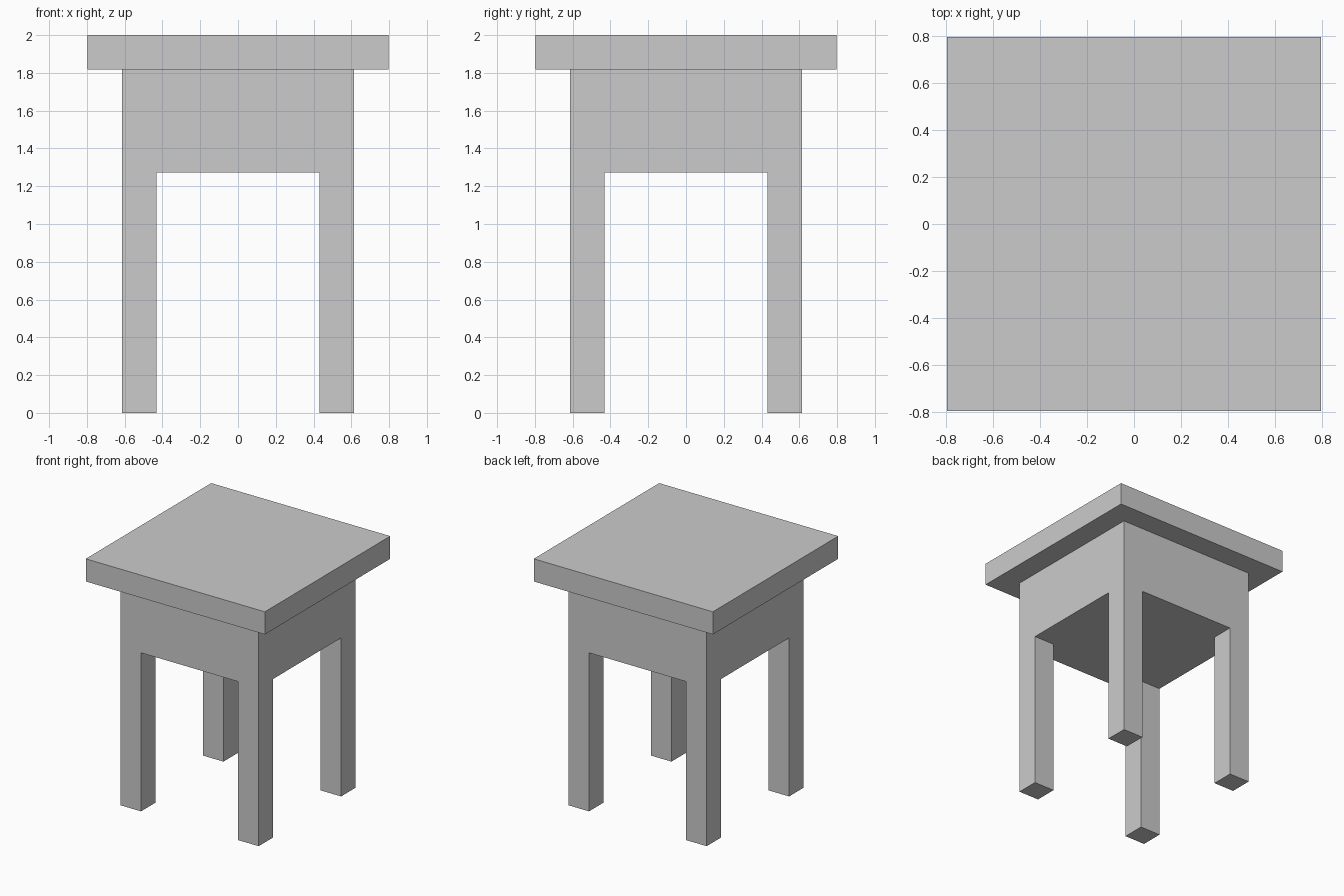
import bpy, bmesh
from mathutils import Matrix

if "Cube" in bpy.data.objects:
    bpy.data.objects.remove(bpy.data.objects["Cube"])

U = 2 / 22                 # one twenty-second of the total height
SEAT_HALF = 8.75 * U       # half width of the top slab
OUTER = 6.75 * U           # outer face of apron and legs
INNER = 4.75 * U           # inner face of legs
APRON_Z = 14 * U           # underside of apron
SEAT_Z = 20 * U            # underside of top slab


def block(half, z0, z1):
    bm = bmesh.new()
    m = Matrix.Translation((0, 0, (z0 + z1) / 2)) @ Matrix.Diagonal((2 * half, 2 * half, z1 - z0, 1))
    bmesh.ops.create_cube(bm, size=1, matrix=m)
    return bm


def finish(bm, name):
    bmesh.ops.recalc_face_normals(bm, faces=bm.faces[:])
    mesh = bpy.data.meshes.new(name)
    bm.to_mesh(mesh)
    bm.free()
    obj = bpy.data.objects.new(name, mesh)
    bpy.context.collection.objects.link(obj)
    return obj


# Overhanging top slab
finish(block(SEAT_HALF, SEAT_Z, 2), "seat")

# Solid apron, cut at the inner leg lines
bm = block(OUTER, APRON_Z, SEAT_Z)
for axis in ((1, 0, 0), (0, 1, 0)):
    for s in (-INNER, INNER):
        bmesh.ops.bisect_plane(bm, geom=bm.verts[:] + bm.edges[:] + bm.faces[:],
                               plane_co=[s * a for a in axis], plane_no=axis)

# Four legs extruded down from the corner squares of the underside
corners = []
for f in bm.faces:
    c = f.calc_center_median()
    if abs(c.z - APRON_Z) < 1e-4 and min(abs(c.x), abs(c.y)) > INNER:
        corners.append(f)
legs = bmesh.ops.extrude_discrete_faces(bm, faces=corners)["faces"]
for f in legs:
    for v in f.verts:
        v.co.z = 0

# Remove the construction cuts from the flat faces
bmesh.ops.dissolve_limit(bm, angle_limit=0.01, verts=bm.verts[:], edges=bm.edges[:])
finish(bm, "apron_and_legs")
